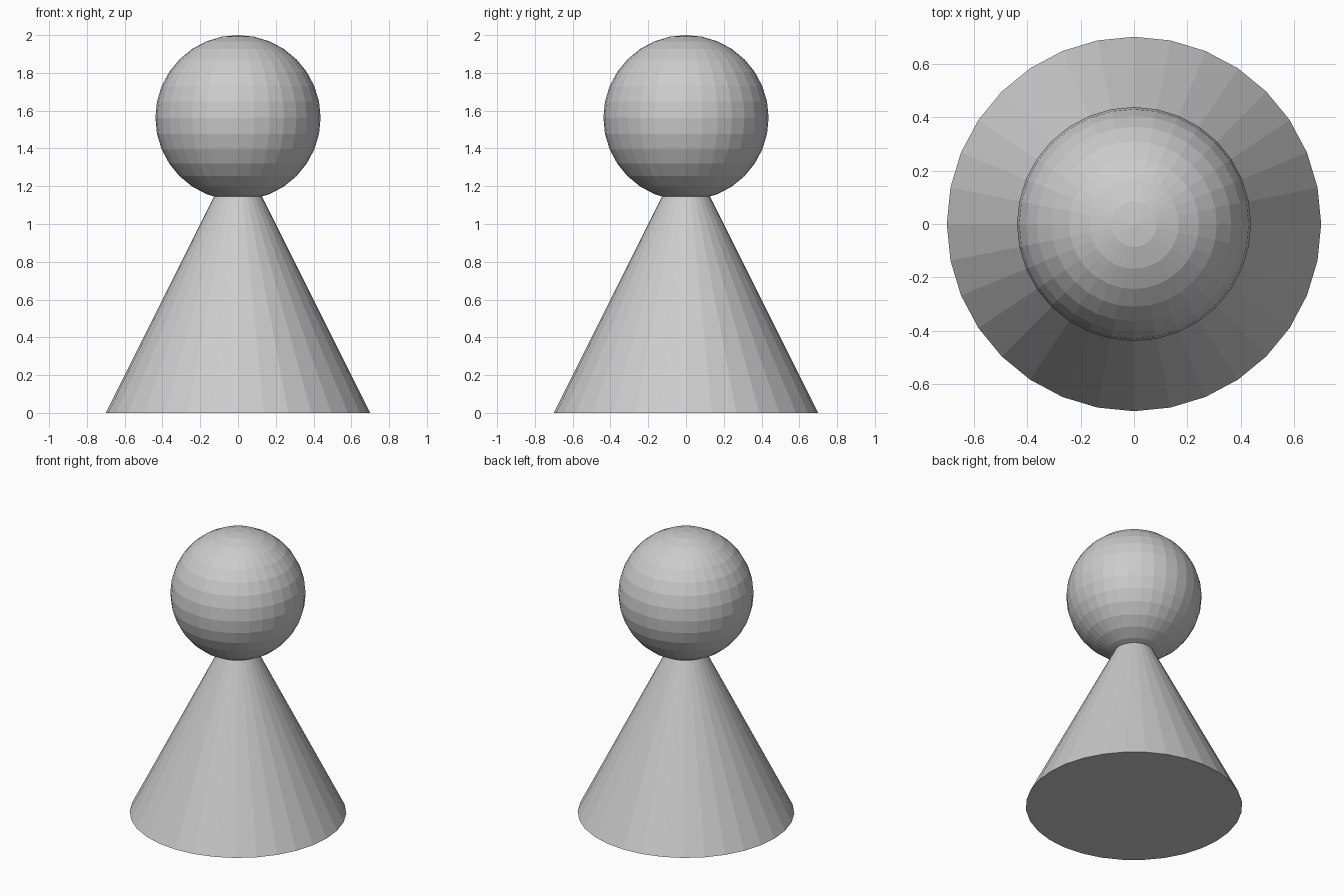
import bpy

if "Cube" in bpy.data.objects:
    bpy.data.objects.remove(bpy.data.objects["Cube"])

# Conical body, tip hidden inside the head
bpy.ops.mesh.primitive_cone_add(vertices=32, radius1=0.7, radius2=0, depth=1.4,
                                location=(0, 0, 0.7))
bpy.context.object.name = "body"

# Round faceted head
bpy.ops.mesh.primitive_uv_sphere_add(segments=32, ring_count=16, radius=0.4375,
                                     location=(0, 0, 1.5625))
bpy.context.object.name = "head"
